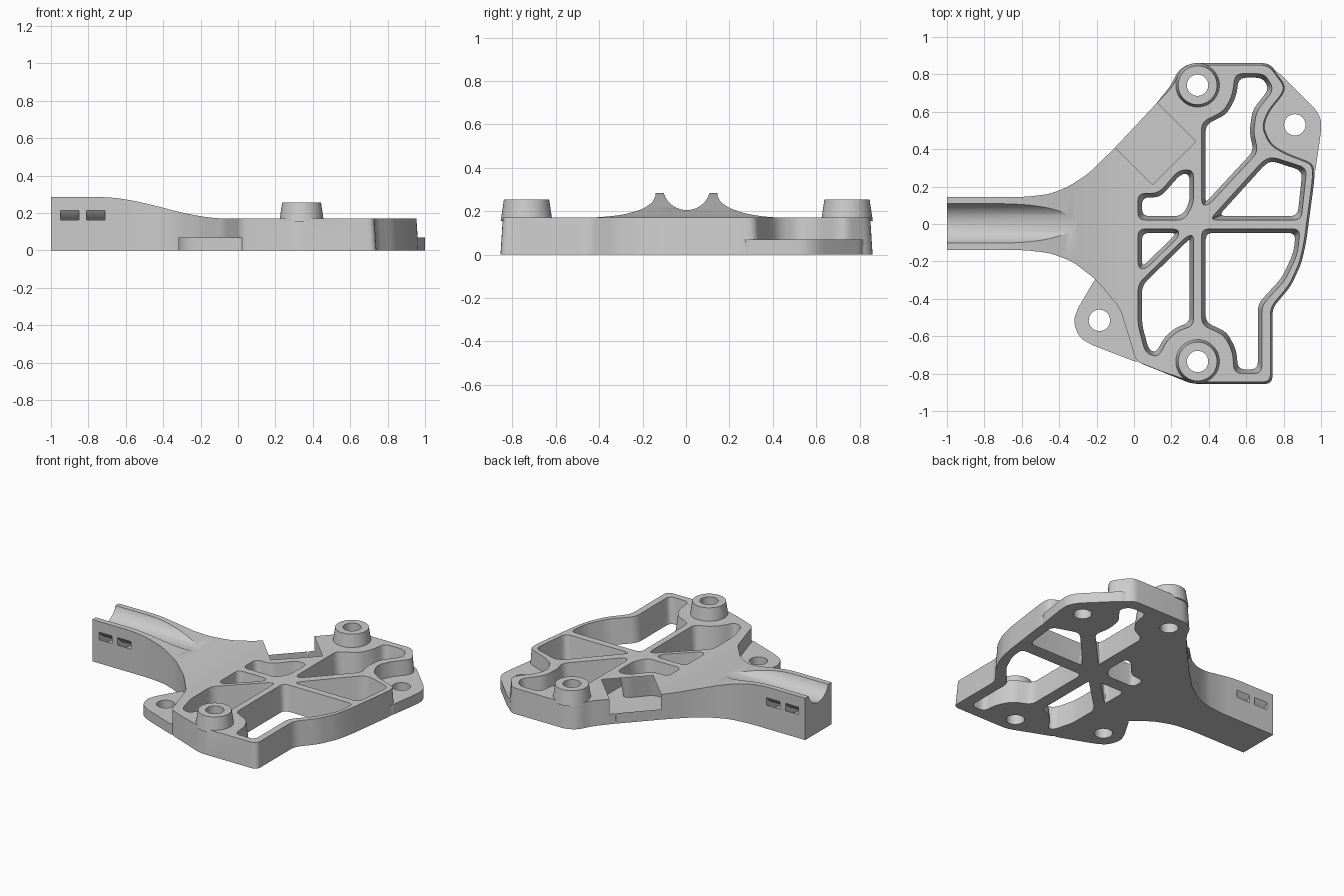
import bpy, bmesh, math
from mathutils import Vector

if "Cube" in bpy.data.objects:
    bpy.data.objects.remove(bpy.data.objects["Cube"])

TOP, LOW, ARM = 0.17, 0.07, 0.285
COLOUR = (0.6, 0.6, 0.6, 1)

grey = bpy.data.materials.new("light grey plastic")
grey.use_nodes = True
grey.diffuse_color = COLOUR
grey.node_tree.nodes["Principled BSDF"].inputs["Base Color"].default_value = COLOUR


def rounded(points, cut=0.04, steps=5):
    """Round every corner of a polygon with a short quadratic curve."""
    pts = [Vector(p) for p in points]
    out = []
    for i, p in enumerate(pts):
        a, b = pts[i - 1] - p, pts[(i + 1) % len(pts)] - p
        start = p + a.normalized() * min(cut, a.length * 0.45)
        end = p + b.normalized() * min(cut, b.length * 0.45)
        for s in range(steps + 1):
            t = s / steps
            out.append(start * (1 - t) ** 2 + p * 2 * t * (1 - t) + end * t * t)
    return out


def inset(points, dist):
    """Move every edge of a clockwise polygon inward by dist, with mitred corners."""
    pts = [Vector(p) for p in points]
    out = []
    for i, p in enumerate(pts):
        d1 = (p - pts[i - 1]).normalized()
        d2 = (pts[(i + 1) % len(pts)] - p).normalized()
        n1, n2 = Vector((d1.y, -d1.x)), Vector((d2.y, -d2.x))
        out.append(p + (n1 + n2) * dist / (1 + n1.dot(n2)))
    return out


def loft(name, rings):
    """Solid through a list of 3D rings of equal length."""
    bm = bmesh.new()
    rows = [[bm.verts.new(p) for p in ring] for ring in rings]
    n = len(rows[0])
    for lo, hi in zip(rows, rows[1:]):
        for i in range(n):
            j = (i + 1) % n
            bm.faces.new((lo[i], lo[j], hi[j], hi[i]))
    bm.faces.new(rows[0][::-1])
    bm.faces.new(rows[-1])
    bmesh.ops.recalc_face_normals(bm, faces=bm.faces)
    mesh = bpy.data.meshes.new(name)
    bm.to_mesh(mesh)
    bm.free()
    mesh.materials.append(grey)
    ob = bpy.data.objects.new(name, mesh)
    bpy.context.collection.objects.link(ob)
    return ob


def prism(name, pts, z0, z1, top=None):
    return loft(name, [[(p[0], p[1], z0) for p in pts],
                       [(p[0], p[1], z1) for p in (top or pts)]])


def circle(x, y, r, n=64):
    return [(x + r * math.cos(math.tau * i / n), y + r * math.sin(math.tau * i / n))
            for i in range(n)]


def along_x(name, pts, x0, x1):
    return loft(name, [[(x, p[0], p[1]) for p in pts] for x in (x0, x1)])


def combine(target, tool, operation):
    """Boolean the tool into the target, then drop the tool."""
    mod = target.modifiers.new(tool.name, "BOOLEAN")
    mod.operation, mod.solver, mod.object = operation, "EXACT", tool
    bpy.context.view_layer.objects.active = target
    bpy.ops.object.modifier_apply(modifier=mod.name)
    bpy.data.objects.remove(tool)


# Main plan outline, clockwise: back of arm, head, front of arm
outline = [
    (-1.2, 0.145), (-0.58, 0.145), (-0.45, 0.16), (-0.35, 0.2), (-0.24, 0.272),
    (-0.1, 0.41), (0.12, 0.645), (0.2, 0.745), (0.235, 0.82), (0.3, 0.86),
    (0.725, 0.86), (0.815, 0.74), (0.8, 0.69), (0.725, 0.6), (0.695, 0.52), (0.735, 0.43),
    (0.81, 0.385), (0.965, 0.325), (0.965, 0.24), (0.92, -0.1), (0.895, -0.21),
    (0.84, -0.33), (0.74, -0.45), (0.74, -0.855), (0.31, -0.855), (0.01, -0.735),
    (-0.01, -0.66), (-0.075, -0.45), (-0.2, -0.3), (-0.33, -0.2), (-0.45, -0.155),
    (-0.58, -0.14), (-1.2, -0.14)]
drafted = [q if q.x > 0.2 else p for p, q in zip(outline, inset(outline, 0.02))]
body = prism("bracket_body", rounded(outline), 0, 0.31, rounded(drafted))

# Side profile: raised arm easing down to the flat head
profile = [(-1, -0.1), (-1, ARM)]
for i in range(25):
    t = i / 24
    profile.append((-0.75 + 0.7 * t, TOP + (ARM - TOP) * (1 + math.cos(math.pi * t)) / 2))
profile += [(1.1, TOP), (1.1, -0.1)]
side = loft("side_profile", [[(x, y, z) for x, z in profile] for y in (-1.1, 1.1)])
combine(body, side, "INTERSECT")

# Low mounting tabs
tabs = {
    "back_tab": [(0.6, 0.5), (0.7, 0.83), (0.77, 0.815), (0.975, 0.61), (1.003, 0.55),
                 (0.998, 0.48), (0.966, 0.26), (0.8, 0.25)],
    "front_tab": [(-0.1, -0.2), (-0.205, -0.29), (-0.3, -0.45), (-0.325, -0.52),
                  (-0.295, -0.605), (-0.23, -0.645), (0.03, -0.745), (0.1, -0.6)],
}
for name, pts in tabs.items():
    combine(body, prism(name, rounded(pts), 0, LOW), "UNION")

# Tapered screw bosses
bosses = [(0.34, 0.742), (0.34, -0.735)]
for x, y in bosses:
    boss = prism("boss", circle(x, y, 0.119), 0.155, 0.255, circle(x, y, 0.104))
    combine(body, boss, "UNION")

# Drafted through pockets between the ribs, each clockwise
pockets = [
    [(0.02, 0.165), (0.13, 0.165), (0.24, 0.29), (0.32, 0.29), (0.32, 0.11), (0.27, 0.02),
     (0.02, 0.02)],
    [(0.02, -0.025), (0.24, -0.025), (0.24, -0.07), (0.06, -0.245), (0.02, -0.235)],
    [(0.32, -0.055), (0.32, -0.545), (0.24, -0.57), (0.18, -0.62), (0.13, -0.715),
     (0.06, -0.69), (0.02, -0.54), (0.02, -0.32), (0.28, -0.065)],
    [(0.36, -0.025), (0.89, -0.025), (0.875, -0.16), (0.81, -0.3), (0.685, -0.435),
     (0.685, -0.8), (0.535, -0.8), (0.525, -0.68), (0.48, -0.595), (0.36, -0.54)],
    [(0.4, 0.02), (0.69, 0.34), (0.74, 0.36), (0.925, 0.3), (0.895, 0.02)],
    [(0.36, 0.1), (0.36, 0.545), (0.48, 0.605), (0.525, 0.69), (0.54, 0.805), (0.7, 0.805),
     (0.75, 0.72), (0.655, 0.6), (0.64, 0.49), (0.665, 0.385), (0.4, 0.1)],
]
for pts in pockets:
    cutter = prism("pocket", rounded(inset(pts, 0.024)), -0.01, TOP + 0.01, rounded(pts))
    combine(body, cutter, "DIFFERENCE")

# Screw holes
for x, y in bosses + [(0.86, 0.53), (-0.185, -0.515)]:
    combine(body, prism("screw_hole", circle(x, y, 0.057), -0.1, 0.4), "DIFFERENCE")

# Open square notch in the back shoulder
notch = [(0.33, 0.44), (0.1, 0.21), (-0.3, 0.61), (-0.07, 0.84)]
combine(body, prism("notch", notch, LOW, 0.4), "DIFFERENCE")

# Half-round channel along the arm, running out where the arm drops
AXIS = (0.003, 0.315)
combine(body, along_x("channel", circle(*AXIS, 0.11), -1.1, 0), "DIFFERENCE")

# Curved strap tunnels passing under the channel
for x in (-0.95, -0.81):
    ring = along_x("strap_tunnel", circle(*AXIS, 0.21), x, x + 0.1)
    core = along_x("strap_core", circle(*AXIS, 0.176), x - 0.1, x + 0.2)
    combine(ring, core, "DIFFERENCE")
    combine(body, ring, "DIFFERENCE")

# Smooth curved walls, keep crisp edges
bpy.ops.object.select_all(action="DESELECT")
body.select_set(True)
bpy.context.view_layer.objects.active = body
bpy.ops.object.shade_smooth_by_angle(angle=math.radians(25))
